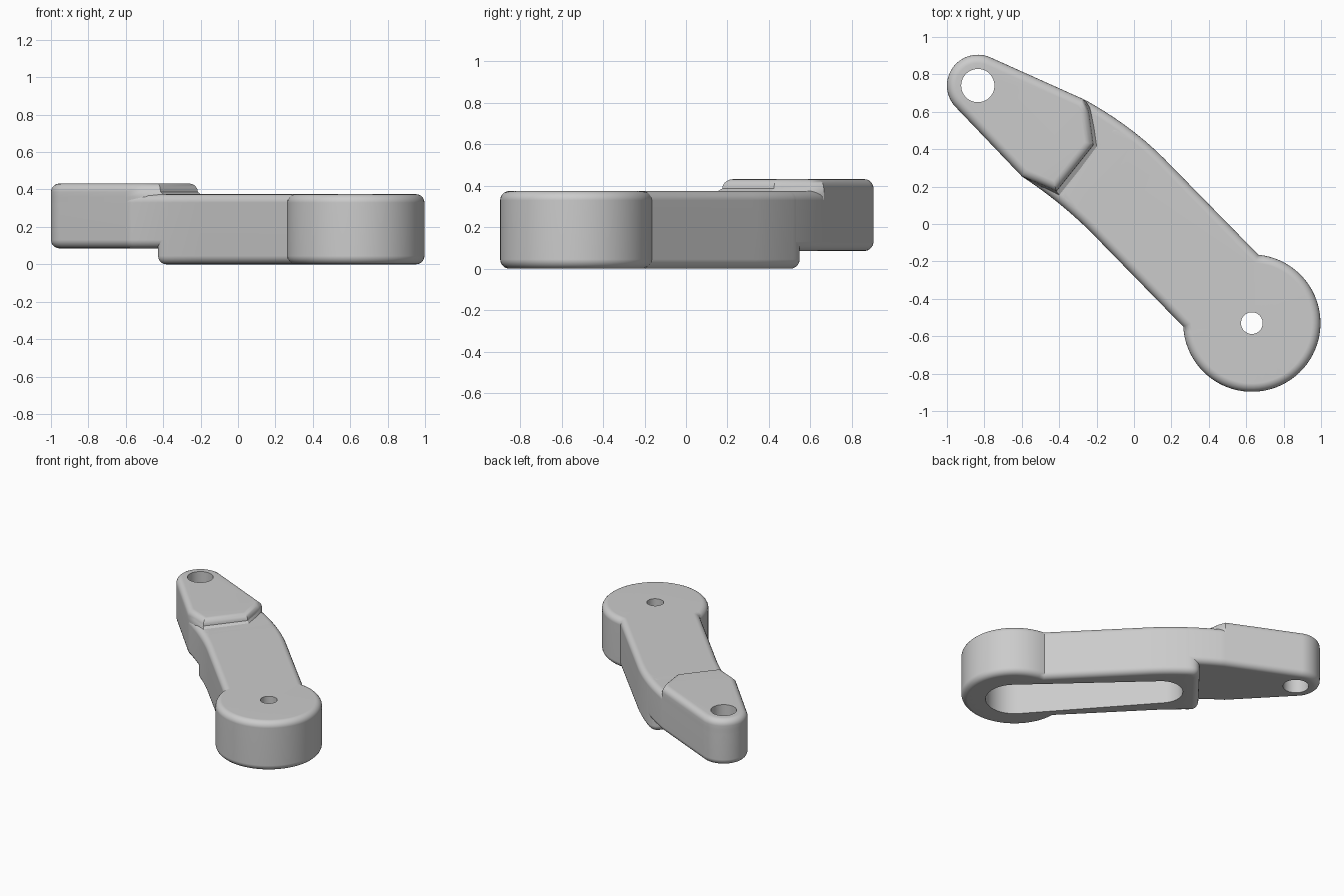
import bpy, bmesh, math
from mathutils import Vector

if "Cube" in bpy.data.objects:
    bpy.data.objects.remove(bpy.data.objects["Cube"], do_unlink=True)

GREY = (0.6, 0.6, 0.6, 1)
grey = bpy.data.materials.new("plain_grey")
grey.use_nodes = True
grey.diffuse_color = GREY
grey.node_tree.nodes["Principled BSDF"].inputs["Base Color"].default_value = GREY

BIG, TIP = Vector((0.63, -0.53)), Vector((-0.835, 0.74))
BIG_R, TIP_R, ROUND = 0.367, 0.165, 0.045
FLOOR, TOP, RAISED = 0.085, 0.375, 0.432


def arc(centre, r, a0, a1, n):
    angles = [math.radians(a0 + (a1 - a0) * i / n) for i in range(n + 1)]
    return [centre + Vector((math.cos(a), math.sin(a))) * r for a in angles]


def bend(a, b, c, t):
    return Vector(a) * (1 - t) ** 2 + Vector(b) * 2 * t * (1 - t) + Vector(c) * t * t


def right_side(t):
    return bend((0.19, 0.32), (0.0, 0.52), (-0.265, 0.665), t)


def left_side(t):
    return bend((-0.185, -0.09), (-0.365, 0.10), (-0.6, 0.255), t)


def span(curve, t0, t1, n=8):
    return [curve(t0 + (t1 - t0) * i / n) for i in range(n + 1)]


def inset(pts, d, open_end):
    """Move a counter-clockwise outline inward; an open end only gets shorter."""
    n = len(pts)
    dirs = [(pts[(i + 1) % n] - pts[i]).normalized() for i in range(n)]
    norms = [Vector((-v.y, v.x)) for v in dirs]
    out = [p + (norms[i - 1] + norms[i]) * d / (1 + norms[i - 1].dot(norms[i]))
           for i, p in enumerate(pts)]
    if open_end:
        out[0] = pts[0] + dirs[-1] * d / norms[0].dot(dirs[-1])
        out[-1] = pts[-1] + dirs[-1] * d / norms[-2].dot(dirs[-1])
    return out


def rounded_rim(pts, z, up, open_end=False, steps=5):
    """Levels of a quarter-round rim, ordered from low to high."""
    levels = []
    for i in range(steps + 1):
        a = math.pi / 2 * i / steps
        levels.append((inset(pts, ROUND * (1 - math.sin(a)), open_end),
                       z - up * ROUND * (1 - math.cos(a))))
    return levels[::-1] if up > 0 else levels


def solid(name, levels, tubes):
    """Outer skin through the levels, pierced by a chain of tubes (points, low, high)."""
    bm = bmesh.new()

    def ring(pts, z):
        return [bm.verts.new((p.x, p.y, z)) for p in pts]

    def wall(low, high):
        for i in range(len(low)):
            bm.faces.new((low[i - 1], low[i], high[i], high[i - 1]))

    def cap(*rings):
        edges = [bm.edges.get((r[i - 1], r[i])) for r in rings for i in range(len(r))]
        bmesh.ops.triangle_fill(bm, edges=edges, use_beauty=True, normal=(0, 0, 1))

    skin = [ring(pts, z) for pts, z in levels]
    for low, high in zip(skin, skin[1:]):
        wall(low, high)
    edge = skin[0]
    for pts, z0, z1 in tubes:
        low, high = ring(pts, z0), ring(pts, z1)
        wall(low, high)
        cap(edge, low)
        edge = high
    cap(edge, skin[-1])
    bmesh.ops.recalc_face_normals(bm, faces=bm.faces)
    mesh = bpy.data.meshes.new(name)
    bm.to_mesh(mesh)
    bm.free()
    mesh.materials.append(grey)
    obj = bpy.data.objects.new(name, mesh)
    bpy.context.collection.objects.link(obj)
    bpy.ops.object.select_all(action='DESELECT')
    bpy.context.view_layer.objects.active = obj
    obj.select_set(True)
    bpy.ops.object.shade_smooth_by_angle(angle=math.radians(30))
    obj.modifiers.new("even_shading", 'WEIGHTED_NORMAL').keep_sharp = True


# Openings: tapered pocket underneath, two through holes
slot_end = Vector((-0.08, 0.195))
pocket = arc(BIG, 0.2, 222, 402, 24) + arc(slot_end, 0.15, 42, 222, 24)
boss_hole = arc(BIG, 0.058, 0, 352.5, 47)
tip_hole = arc(TIP, 0.089, 0, 352.5, 47)

# Main body: round boss plus bent arm, ending in the step underneath
end_r, end_l = right_side(0.70), left_side(0.67)
across = (end_l - end_r).normalized() * 0.07
corner_r = [bend(right_side(0.57), end_r, end_r + across, i / 6) for i in range(7)]
corner_l = [bend(end_l - across, end_l, left_side(0.55), i / 6) for i in range(7)]
outline = (arc(BIG, BIG_R, 183, 444.5, 56) + span(right_side, 0, 0.53) + corner_r
           + corner_l + span(left_side, 0.5, 0))
solid("arm_body", rounded_rim(outline, 0, -1) + rounded_rim(outline, TOP, 1),
      [(pocket, 0, 0.28), (boss_hole, 0.28, TOP)])

# Tapered tip, its underside raised above the body's
tip_round = arc(TIP, TIP_R, 66, 223, 28)
outline = span(right_side, 0.53, 1) + tip_round + span(left_side, 1, 0.48)
solid("arm_tip", rounded_rim(outline, FLOOR, -1, True) + rounded_rim(outline, TOP, 1, True),
      [(tip_hole, FLOOR, TOP)])

# Raised pad on the tip with a sloping end
shared = [right_side(1)] + tip_round + [left_side(1)]
foot = shared + [Vector(p) for p in ((-0.50, 0.20), (-0.38, 0.13), (-0.18, 0.40), (-0.22, 0.60))]
crown = shared + [Vector(p) for p in ((-0.52, 0.22), (-0.415, 0.175), (-0.215, 0.425), (-0.24, 0.60))]
solid("tip_pad", [(foot, 0.25), (foot, 0.36)] + rounded_rim(crown, RAISED, 1),
      [(tip_hole, 0.25, RAISED)])
